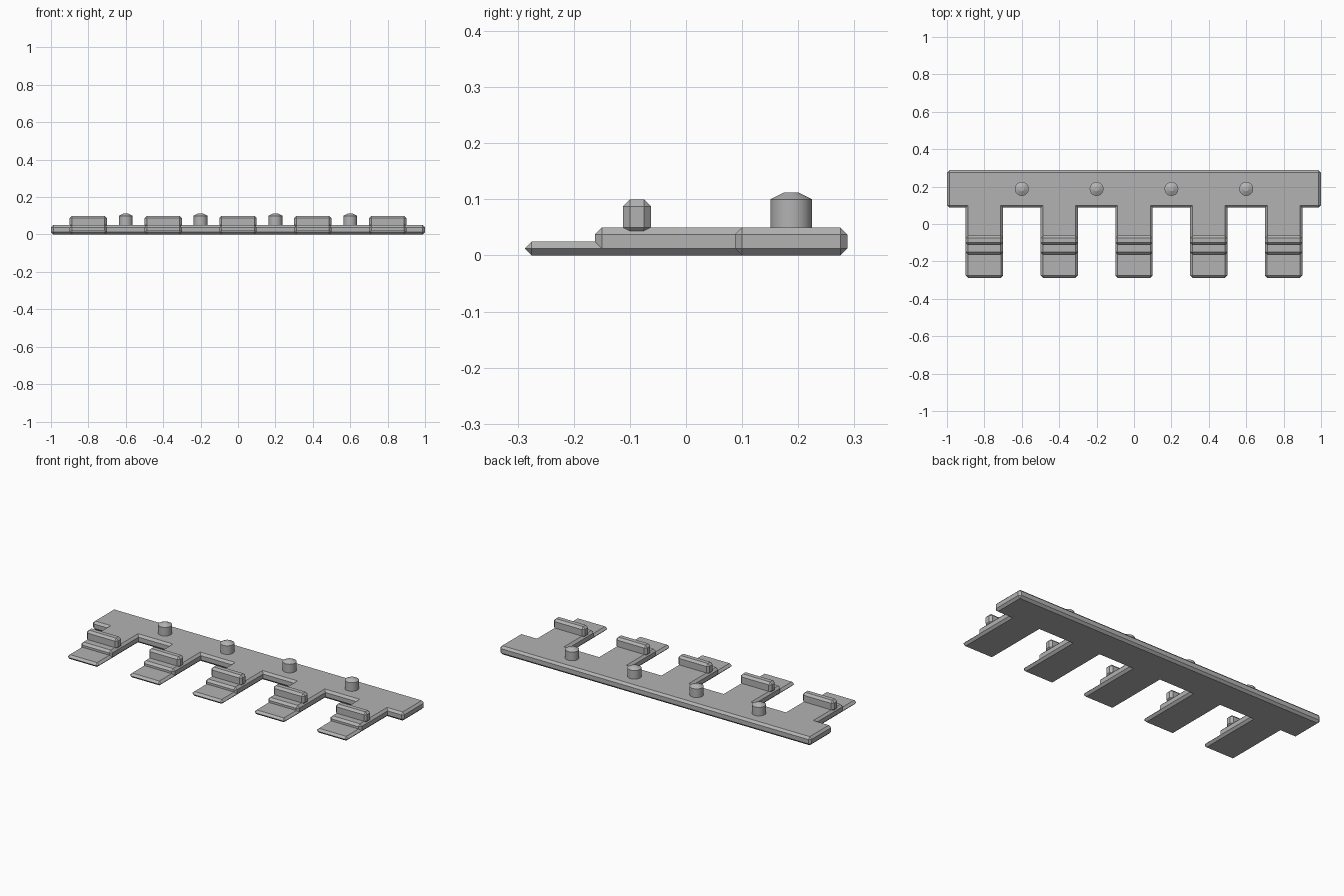
import bpy
import bmesh
from mathutils import Matrix, Vector

default_cube = bpy.data.objects.get("Cube")
if default_cube:
    bpy.data.objects.remove(default_cube, do_unlink=True)

# One plain grey for the whole part
grey = bpy.data.materials.new("mid_grey")
grey.use_nodes = True
colour = (0.45, 0.45, 0.45, 1)
grey.diffuse_color = colour
grey.node_tree.nodes["Principled BSDF"].inputs["Base Color"].default_value = colour

CHAMFER = 0.0125


def add_object(name, bm):
    mesh = bpy.data.meshes.new(name)
    bm.to_mesh(mesh)
    bm.free()
    mesh.materials.append(grey)
    obj = bpy.data.objects.new(name, mesh)
    bpy.context.collection.objects.link(obj)
    return obj


def chamfered_box(name, x, width, y_range, z_range, chamfer=CHAMFER):
    (y0, y1), (z0, z1) = y_range, z_range
    bm = bmesh.new()
    place = Matrix.Translation(Vector((x, (y0 + y1) / 2, (z0 + z1) / 2)))
    size = Matrix.Diagonal((width, y1 - y0, z1 - z0, 1))
    bmesh.ops.create_cube(bm, size=1, matrix=place @ size)
    bmesh.ops.bevel(bm, geom=bm.edges[:], offset=chamfer, segments=1,
                    affect='EDGES', profile=0.5)
    return add_object(name, bm)


def peg(name, x, y):
    # Round shaft with a shallow conical cap
    bm = bmesh.new()
    for bottom, top, z0, z1 in ((0.037, 0.037, 0.04, 0.1),
                                (0.037, 0.0125, 0.1, 0.1125)):
        bmesh.ops.create_cone(bm, cap_ends=True, segments=32,
                              radius1=bottom, radius2=top, depth=z1 - z0,
                              matrix=Matrix.Translation((x, y, (z0 + z1) / 2)))
    # Weld the shaft to the cap and drop the inner discs
    inner = [f for f in bm.faces
             if all(abs(v.co.z - 0.1) < 1e-4 for v in f.verts)]
    bmesh.ops.delete(bm, geom=inner, context='FACES_ONLY')
    bmesh.ops.remove_doubles(bm, verts=bm.verts[:], dist=1e-4)
    obj = add_object(name, bm)
    bpy.ops.object.select_all(action='DESELECT')
    obj.select_set(True)
    bpy.context.view_layer.objects.active = obj
    bpy.ops.object.shade_smooth_by_angle(angle=0.4)


# Long rear bar
chamfered_box("back_bar", 0, 2, (0.0875, 0.2875), (0, 0.05))

# Five stepped fingers, each with a raised cross ridge
for i in range(5):
    x = (i - 2) * 0.4
    chamfered_box(f"finger_{i + 1}", x, 0.2, (-0.1625, 0.13), (0, 0.05))
    chamfered_box(f"finger_tip_{i + 1}", x, 0.2, (-0.2875, -0.13), (0, 0.025), 0.0124)
    chamfered_box(f"ridge_{i + 1}", x, 0.2, (-0.1125, -0.0625), (0.0375, 0.1))

# Four pegs along the bar, between the fingers
for i in range(4):
    peg(f"peg_{i + 1}", (i - 1.5) * 0.4, 0.1875)
